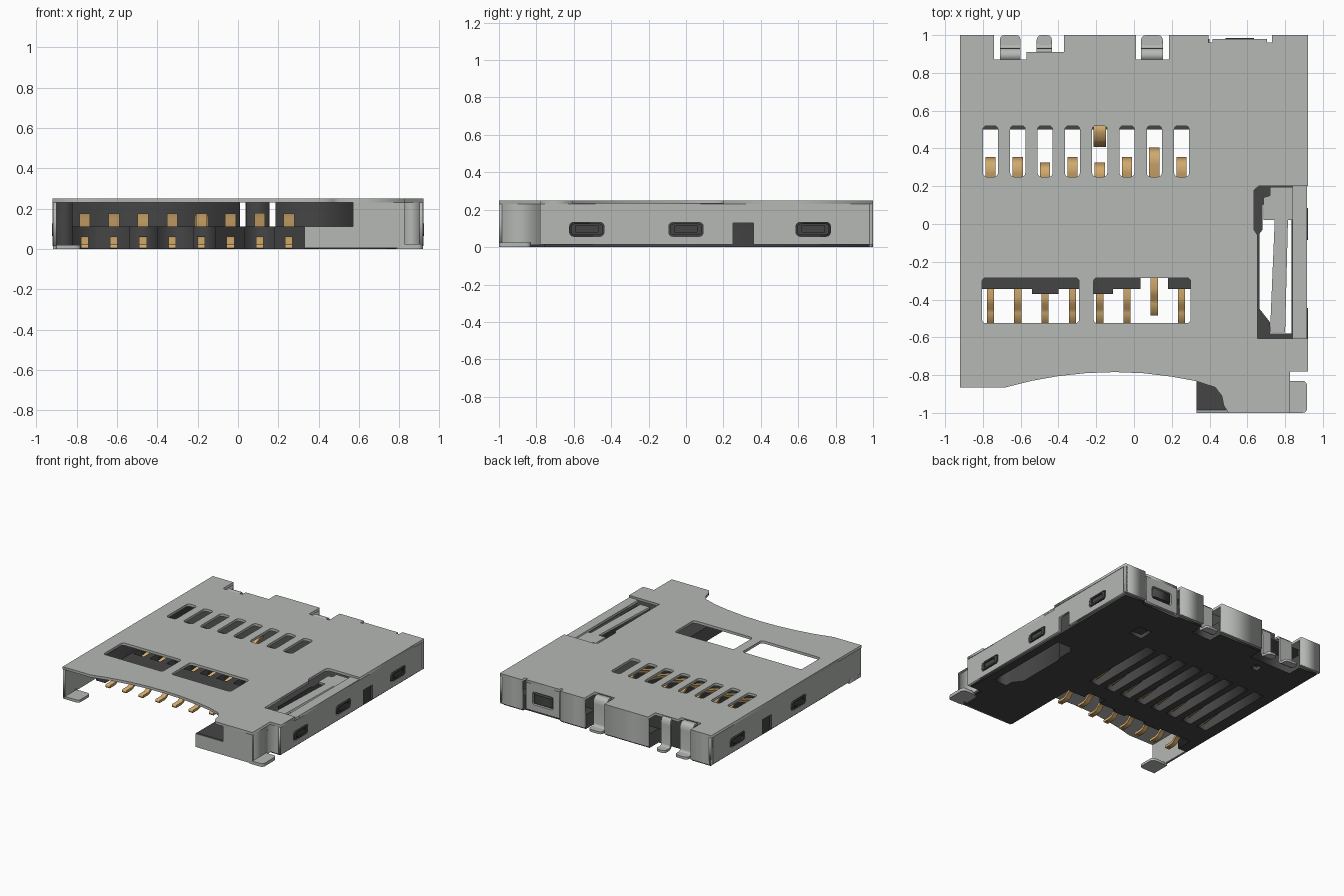
import bpy, bmesh, math
from mathutils import Vector

if "Cube" in bpy.data.objects:
    bpy.data.objects.remove(bpy.data.objects["Cube"], do_unlink=True)


def material(name, rgb, rough):
    m = bpy.data.materials.new(name)
    m.use_nodes = True
    m.diffuse_color = (*rgb, 1)
    b = m.node_tree.nodes["Principled BSDF"]
    b.inputs["Base Color"].default_value = (*rgb, 1)
    b.inputs["Roughness"].default_value = rough
    return m


METAL = material("grey metal", (0.46, 0.48, 0.46), 0.5)
PLASTIC = material("dark plastic", (0.06, 0.06, 0.06), 0.6)
GOLD = material("gold contact", (0.64, 0.40, 0.15), 0.5)


def plate(name, loops, lo, hi, mat, axis="z"):
    """Fill an outline with holes and give it thickness from lo to hi along an axis."""
    cu = bpy.data.curves.new(name, "CURVE")
    cu.dimensions, cu.fill_mode, cu.extrude = "2D", "BOTH", (hi - lo) / 2
    for loop in loops:
        s = cu.splines.new("POLY")
        s.points.add(len(loop) - 1)
        for p, (u, v) in zip(s.points, loop):
            p.co = (u, v, 0, 1)
        s.use_cyclic_u = True
    tmp = bpy.data.objects.new(name + "_outline", cu)
    bpy.context.collection.objects.link(tmp)
    dg = bpy.context.evaluated_depsgraph_get()
    me = bpy.data.meshes.new_from_object(tmp.evaluated_get(dg))
    bpy.data.objects.remove(tmp, do_unlink=True)
    bpy.data.curves.remove(cu)
    bm = bmesh.new()
    bm.from_mesh(me)
    bmesh.ops.remove_doubles(bm, verts=bm.verts, dist=1e-5)
    for v in bm.verts:
        u, w, d = v.co.x, v.co.y, v.co.z + (lo + hi) / 2
        v.co = {"z": (u, w, d), "x": (d, u, w), "y": (u, d, w)}[axis]
    bmesh.ops.recalc_face_normals(bm, faces=bm.faces)
    bm.to_mesh(me)
    bm.free()
    me.name = name
    me.materials.clear()
    me.materials.append(mat)
    ob = bpy.data.objects.new(name, me)
    bpy.context.collection.objects.link(ob)
    return ob


def rect(x0, x1, y0, y1, r=0.0):
    if not r:
        return [(x0, y0), (x1, y0), (x1, y1), (x0, y1)]
    out = []
    for cx, cy, a in ((x1 - r, y1 - r, 0), (x0 + r, y1 - r, 90),
                      (x0 + r, y0 + r, 180), (x1 - r, y0 + r, 270)):
        for k in (0, 30, 60, 90):
            t = math.radians(a + k)
            out.append((cx + r * math.cos(t), cy + r * math.sin(t)))
    return out


def box(name, x0, x1, y0, y1, z0, z1, mat):
    return plate(name, [rect(x0, x1, y0, y1)], z0, z1, mat)


def ribbon(name, path, x, width, thick, mat):
    """Bent strip following a (y, z) path."""
    pts = [Vector(p) for p in path]
    a, b = [], []
    for i, p in enumerate(pts):
        t = (pts[min(i + 1, len(pts) - 1)] - pts[max(i - 1, 0)]).normalized()
        n = Vector((-t.y, t.x)) * thick / 2
        a.append(tuple(p + n))
        b.append(tuple(p - n))
    return plate(name, [a + b[::-1]], x - width / 2, x + width / 2, mat, "x")


XS = [-0.76 + 0.1446 * i for i in range(8)]

# Stamped metal cover with scooped front edge, rear notches and windows
cover = [(-0.92, 1), (-0.74, 1), (-0.74, 0.87), (-0.57, 0.87), (-0.57, 0.91),
         (-0.37, 0.91), (-0.37, 1), (0.01, 1), (0.01, 0.87), (0.185, 0.87),
         (0.185, 1), (0.395, 1), (0.395, 0.96), (0.415, 0.96), (0.415, 0.98),
         (0.705, 0.98), (0.705, 0.96), (0.73, 0.96), (0.73, 1), (0.92, 1),
         (0.92, 0.2), (0.66, 0.2), (0.635, 0.18), (0.635, -0.03), (0.655, -0.06),
         (0.655, -0.605), (0.92, -0.605), (0.92, -0.78), (0.825, -0.78),
         (0.825, -1), (0.5, -1), (0.475, -0.96), (0.465, -0.91), (0.43, -0.865),
         (0.33, -0.832), (0.2, -0.808), (0.05, -0.79), (-0.1, -0.784),
         (-0.25, -0.789), (-0.4, -0.805), (-0.54, -0.83), (-0.68, -0.865),
         (-0.92, -0.865)]
holes = [rect(x - 0.04, x + 0.04, 0.25, 0.52, 0.02) for x in XS]
holes += [rect(-0.805, -0.29, -0.525, -0.285, 0.02),
          rect(-0.215, 0.30, -0.525, -0.285, 0.02)]
plate("cover_top", [cover] + holes, 0.23, 0.25, METAL)

# Side walls with latch windows and open slots
right_wall = [(-0.78, 0.015), (0.25, 0.015), (0.25, 0.13), (0.36, 0.13),
              (0.36, 0.015), (1, 0.015), (1, 0.23), (-0.78, 0.23)]
left_wall = [(-0.865, 0.015)] + right_wall[1:-1] + [(-0.865, 0.23)]
for name, side, outline, centres in (("right", -1, left_wall, (-0.09, 0.67)),
                                     ("left", 1, right_wall, (-0.53, 0, 0.68))):
    wins = [rect(c - 0.092, c + 0.092, 0.058, 0.132, 0.02) for c in centres]
    lo, hi = sorted((side * 0.90, side * 0.917))
    plate(name + "_wall", [outline] + wins, lo, hi, METAL, "x")
    for c in centres:
        lo, hi = sorted((side * 0.88, side * 0.922))
        plate(name + "_wall_catch", [rect(c - 0.085, c + 0.085, 0.065, 0.125, 0.018),
                                     rect(c - 0.06, c + 0.06, 0.078, 0.125 - 0.01)],
              lo, hi, PLASTIC, "x")
        lo, hi = sorted((side * 0.88, side * 0.912))
        plate(name + "_catch_core", [rect(c - 0.061, c + 0.061, 0.077, 0.116)],
              lo, hi, PLASTIC, "x")

# Rear wall segments and the recessed rear panel
for x0, x1 in ((-0.92, -0.74), (-0.37, 0.01), (0.185, 0.395), (0.73, 0.92)):
    box("rear_wall", x0, x1, 0.98, 1, 0.015, 0.23, METAL)
plate("rear_panel", [rect(0.415, 0.705, 0.02, 0.23), rect(0.47, 0.65, 0.07, 0.17, 0.015)],
      0.96, 0.98, METAL, "y")
box("rear_panel_catch", 0.485, 0.635, 0.9, 0.985, 0.085, 0.155, PLASTIC)

# Front corner walls
plate("front_wall", [[(0.33, 0.005), (0.825, 0.005), (0.825, 0.23), (0.57, 0.23),
                      (0.57, 0.11), (0.33, 0.11)]], -1, -0.985, METAL, "y")
box("front_corner_side", 0.805, 0.825, -0.985, -0.78, 0.01, 0.23, METAL)
box("front_corner_step", 0.825, 0.90, -0.78, -0.765, 0.015, 0.23, METAL)

# Solder feet at the front corners
plate("front_left_foot", [rect(0.78, 0.917, -1, -0.83, 0.025)], 0, 0.025, METAL)
plate("front_right_foot", [rect(-0.915, -0.78, -0.865, -0.72, 0.025)], 0, 0.02, METAL)
box("front_right_foot_web", -0.917, -0.90, -0.865, -0.72, 0, 0.03, METAL)

# Bent rear solder tabs
for x, w, y0 in ((-0.655, 0.11, 0.87), (-0.475, 0.08, 0.9), (0.095, 0.115, 0.87)):
    ribbon("rear_tab", [(y0, 0.238), (0.905, 0.236), (0.92, 0.22), (0.922, 0.19),
                        (0.922, 0.04), (0.928, 0.018), (0.945, 0.011), (0.965, 0.01)],
           x, w, 0.018, METAL)
    plate("rear_tab_foot", [rect(x - w / 2, x + w / 2, 0.94, 1, 0.025)], 0.001, 0.02, METAL)

# Latch strip and spring beside the side opening
box("latch_strip", 0.84, 0.917, -0.605, 0.2, 0.215, 0.235, METAL)
plate("latch_spring", [[(0.84, 0.195), (0.72, 0.195), (0.72, 0.15), (0.685, 0.14),
                        (0.685, 0.02), (0.745, 0.02), (0.72, -0.575), (0.80, -0.575),
                        (0.815, 0.02), (0.84, 0.02)]], 0.205, 0.222, METAL)

# Plastic base: floor with contact slots, latch opening and shallow pits below
base = [(-0.9, 0.98), (-0.74, 0.98), (-0.74, 0.87), (-0.37, 0.87), (-0.37, 0.98),
        (0.01, 0.98), (0.01, 0.87), (0.185, 0.87), (0.185, 0.98), (0.4, 0.98),
        (0.4, 0.96), (0.73, 0.96), (0.73, 0.98), (0.9, 0.98), (0.9, -0.76),
        (0.805, -0.76), (0.805, -0.985), (0.33, -0.985), (0.33, -0.345),
        (0.18, -0.345), (0.18, -0.28), (0.035, -0.28), (0.035, -0.345),
        (-0.11, -0.345), (-0.11, -0.37), (-0.22, -0.37), (-0.22, -0.345),
        (-0.4, -0.345), (-0.4, -0.37), (-0.54, -0.37), (-0.54, -0.345),
        (-0.82, -0.345), (-0.82, -0.48), (-0.9, -0.48)]
latch_hole = [(0.665, -0.45), (0.72, -0.52), (0.72, -0.58), (0.835, -0.58),
              (0.835, 0.14), (0.72, 0.14), (0.68, 0.1), (0.68, -0.03), (0.665, -0.05)]
slots = [rect(x - 0.045, x + 0.045, -0.15, 0.5) for x in XS]
pits = [rect(0.41, 0.53, 0.57, 0.69), rect(-0.53, -0.47, 0.75, 0.81)]
plate("base_underside", [base, latch_hole] + slots + pits, 0, 0.03, PLASTIC)
plate("base_floor", [base, latch_hole] + slots, 0.03, 0.11, PLASTIC)

# Plastic rails around the card bay
rail = [(0.57, -0.985), (0.805, -0.985), (0.805, -0.76), (0.9, -0.76), (0.9, 0.87),
        (0.57, 0.87)]
plate("latch_rail", [rail, latch_hole], 0.11, 0.2, PLASTIC)
box("side_rail", -0.9, -0.82, -0.48, 0.87, 0.11, 0.229, PLASTIC)
for x0, x1 in ((-0.82, 0.01), (0.04, 0.155), (0.185, 0.57)):
    box("rear_rail", x0, x1, 0.76, 0.87, 0.11, 0.229, PLASTIC)

# Spring contacts with solder pins
TIPS = [0.35, 0.35, 0.32, 0.35, 0.32, 0.35, 0.40, 0.35]
for i, (x, tip) in enumerate(zip(XS, TIPS)):
    dy = 0.05 if i == 6 else 0
    ribbon("contact_pin", [(-0.535 + dy, 0.011), (-0.47 + dy, 0.011), (-0.445 + dy, 0.02),
                           (-0.42 + dy, 0.045), (-0.39 + dy, 0.052), (-0.14, 0.052)],
           x, 0.038, 0.02, GOLD)
    ribbon("contact_spring", [(-0.16, 0.052), (0.0, 0.07), (0.2, 0.14), (tip - 0.08, 0.168),
                              (tip - 0.04, 0.168), (tip, 0.135)], x, 0.054, 0.018, GOLD)
# Switch contact behind the fifth spring
ribbon("switch_contact", [(0.415, 0.10), (0.45, 0.14), (0.49, 0.16), (0.53, 0.16)],
       XS[4], 0.065, 0.018, GOLD)
